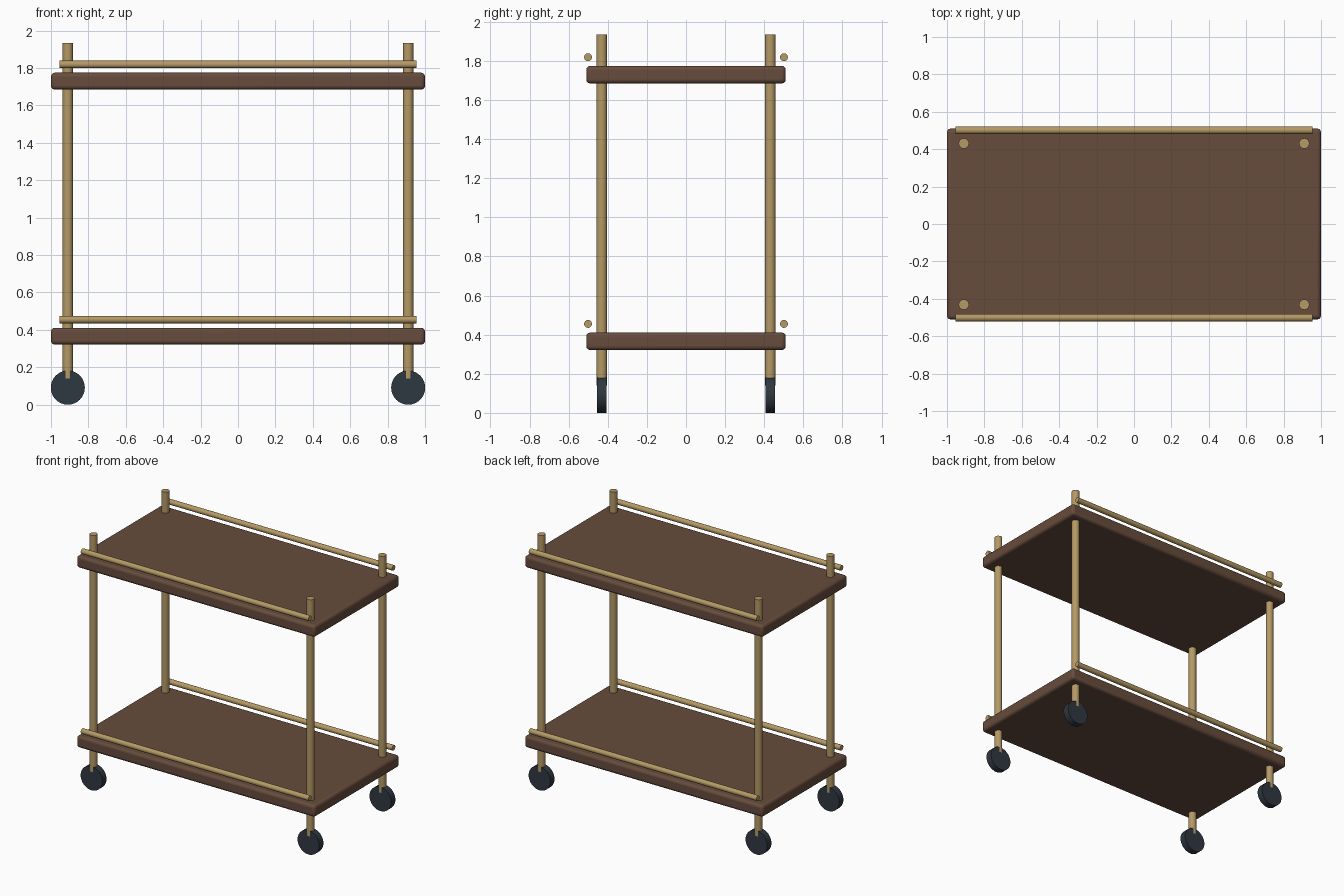
import bpy
from math import pi, radians

if "Cube" in bpy.data.objects:
    bpy.data.objects.remove(bpy.data.objects["Cube"])


def material(name, color):
    m = bpy.data.materials.new(name)
    m.diffuse_color = (*color, 1)
    m.use_nodes = True
    m.node_tree.nodes["Principled BSDF"].inputs["Base Color"].default_value = m.diffuse_color
    return m


WOOD = material("walnut", (0.135, 0.072, 0.046))
BRASS = material("brass", (0.46, 0.32, 0.13))
RUBBER = material("rubber", (0.028, 0.040, 0.052))


def finish(name, mat):
    ob = bpy.context.object
    ob.name = name
    ob.data.materials.append(mat)
    bpy.ops.object.shade_smooth_by_angle(angle=radians(35))
    return ob


def rod(name, loc, radius, length, mat, rot=(0, 0, 0), sides=32):
    bpy.ops.mesh.primitive_cylinder_add(vertices=sides, radius=radius, depth=length,
                                        location=loc, rotation=rot)
    return finish(name, mat)


def shelf(name, z):
    bpy.ops.mesh.primitive_cube_add(size=1, location=(0, 0, z))
    bpy.context.object.scale = (2.0, 1.02, 0.09)
    bpy.ops.object.transform_apply(location=False, rotation=False, scale=True)
    ob = finish(name, WOOD)
    bevel = ob.modifiers.new("rounded_edges", 'BEVEL')
    bevel.width = 0.02
    bevel.segments = 3


# Two shelves, each with a front and a back rail
for level, z in (("lower", 0.366), ("upper", 1.73)):
    shelf(level + "_shelf", z)
    for side, y in (("front", -0.501), ("back", 0.501)):
        rod(f"{level}_{side}_rail", (0, y, z + 0.089), 0.02, 1.91, BRASS, (0, pi / 2, 0))

# Corner posts standing on wheels
for side, y in (("front", -0.431), ("back", 0.431)):
    for hand, x in (("left", -0.91), ("right", 0.91)):
        rod(f"{side}_{hand}_post", (x, y, (0.14 + 1.934) / 2), 0.0275, 1.934 - 0.14, BRASS)
        rod(f"{side}_{hand}_wheel", (x, y, 0.091), 0.091, 0.05, RUBBER, (pi / 2, 0, 0), 48)
